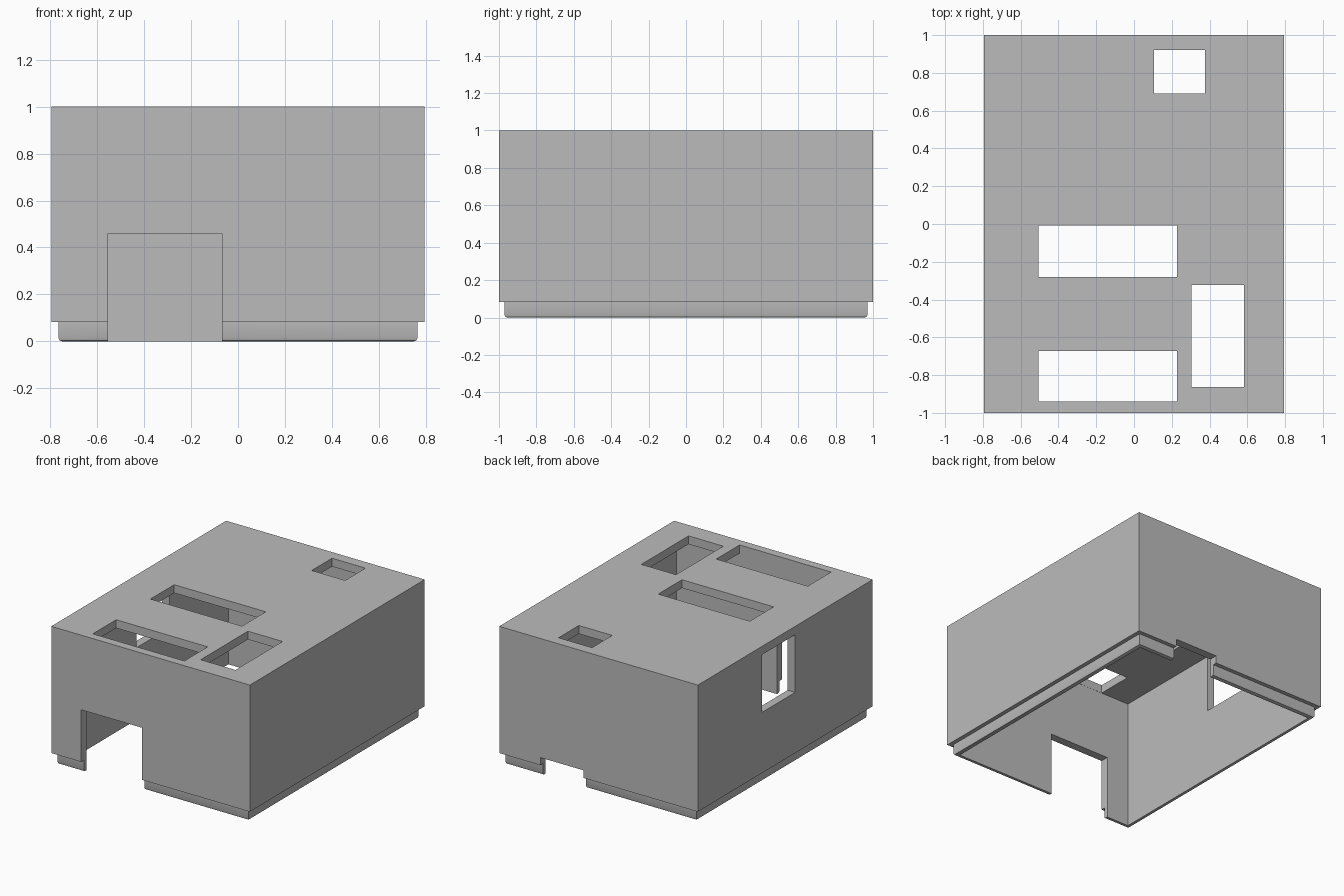
import bpy
import bmesh

if "Cube" in bpy.data.objects:
    bpy.data.objects.remove(bpy.data.objects["Cube"], do_unlink=True)

HX, HY, WALL, LIP, LIP_TOP = 0.795, 1.0, 0.06, 0.03, 0.083

grey = bpy.data.materials.new("plain grey")
grey.use_nodes = True
grey.diffuse_color = (0.5, 0.5, 0.5, 1)
grey.node_tree.nodes["Principled BSDF"].inputs["Base Color"].default_value = (0.5, 0.5, 0.5, 1)


def make_object(name, bm):
    bmesh.ops.recalc_face_normals(bm, faces=bm.faces)
    mesh = bpy.data.meshes.new(name)
    bm.to_mesh(mesh)
    bm.free()
    mesh.materials.append(grey)
    ob = bpy.data.objects.new(name, mesh)
    bpy.context.collection.objects.link(ob)
    return ob


def add_box(bm, x0, x1, y0, y1, z0, z1):
    verts = bmesh.ops.create_cube(bm, size=1)["verts"]
    for v in verts:
        v.co.x = x1 if v.co.x > 0 else x0
        v.co.y = y1 if v.co.y > 0 else y0
        v.co.z = z1 if v.co.z > 0 else z0


# Case shell: rectangular rings (inset, height) from the roof, round the lip, up to the ceiling
rings = [(0, 1), (0, LIP_TOP), (LIP, LIP_TOP), (LIP, 0.014), (LIP + 0.004, 0.004),
         (LIP + 0.014, 0), (WALL, 0), (WALL, 1 - WALL)]
bm = bmesh.new()
loops = []
for inset, z in rings:
    x, y = HX - inset, HY - inset
    loops.append([bm.verts.new((sx * x, sy * y, z))
                  for sx, sy in ((-1, -1), (1, -1), (1, 1), (-1, 1))])
for a, b in zip(loops, loops[1:]):
    for i in range(4):
        j = (i + 1) % 4
        bm.faces.new((a[i], a[j], b[j], b[i]))
bm.faces.new(loops[0])
bm.faces.new(loops[-1])
case = make_object("case_shell", bm)

# Openings through the roof and walls
bm = bmesh.new()
for x0, x1, y0, y1 in ((-0.505, 0.228, -0.28, -0.008), (-0.505, 0.228, -0.939, -0.672),
                       (0.305, 0.583, -0.862, -0.322), (0.107, 0.375, 0.69, 0.922)):
    add_box(bm, x0, x1, y0, y1, 0.9, 1.1)
add_box(bm, -0.555, -0.069, -1.1, -0.9, -0.1, 0.46)   # front notch
add_box(bm, 0.12, 0.466, 0.9, 1.1, -0.1, 0.138)       # back notch
add_box(bm, -0.9, -0.7, -0.112, 0.266, 0.522, 0.939)  # side window
cutter = make_object("opening_cutter", bm)
cutter.hide_render = True

mod = case.modifiers.new("openings", "BOOLEAN")
mod.operation = "DIFFERENCE"
mod.solver = "EXACT"
mod.object = cutter
bpy.context.view_layer.objects.active = case
case.select_set(True)
bpy.ops.object.modifier_apply(modifier=mod.name)
bpy.data.objects.remove(cutter, do_unlink=True)
bpy.ops.object.shade_smooth_by_angle(angle=0.7)
